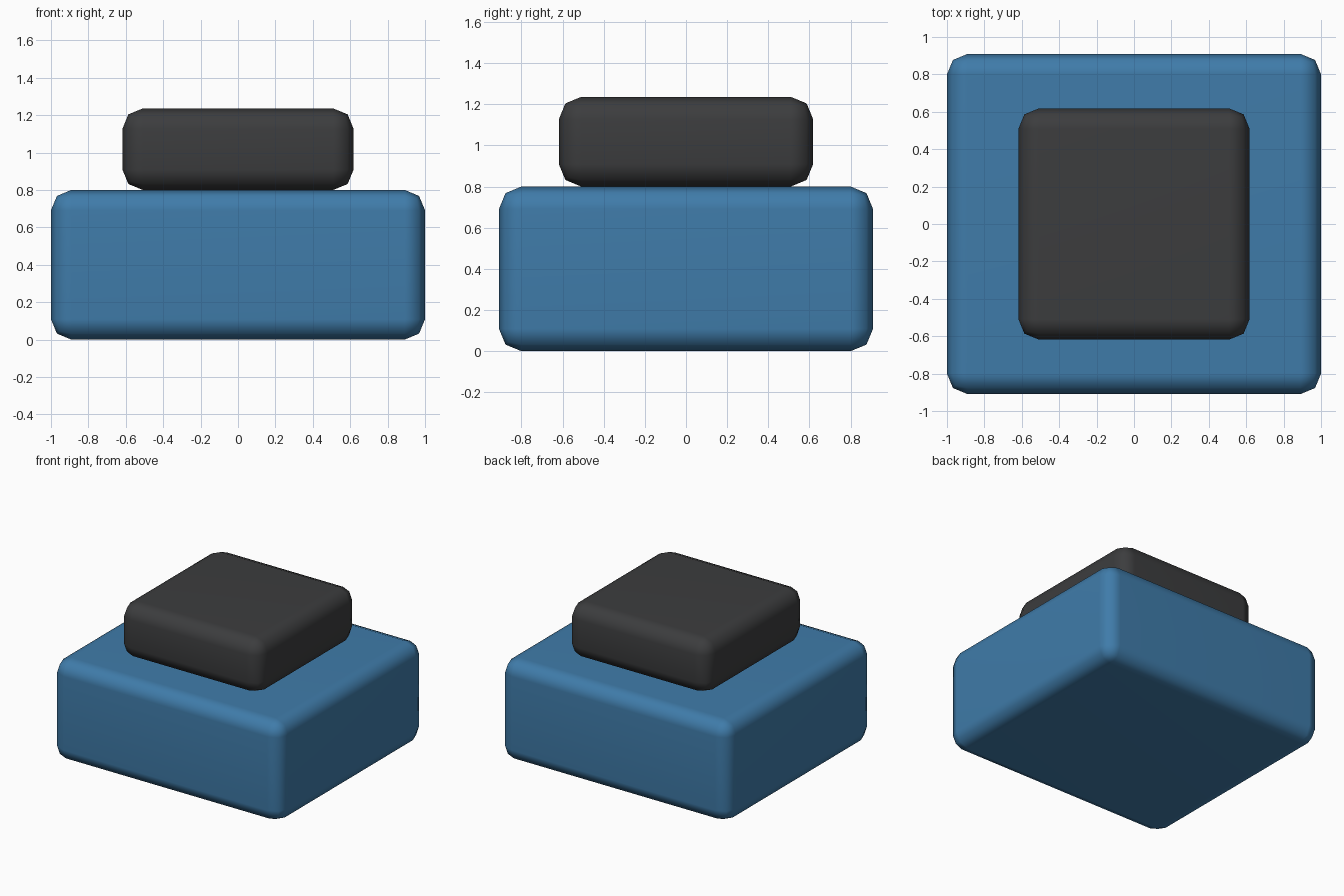
import bpy

if "Cube" in bpy.data.objects:
    bpy.data.objects.remove(bpy.data.objects["Cube"])


def paint(name, rgb):
    mat = bpy.data.materials.new(name)
    mat.diffuse_color = (*rgb, 1)
    mat.use_nodes = True
    mat.node_tree.nodes["Principled BSDF"].inputs["Base Color"].default_value = mat.diffuse_color
    return mat


def rounded_box(name, size, bottom, mat, radius=0.109):
    bpy.ops.mesh.primitive_cube_add(size=1, location=(0, 0, bottom + size[2] / 2))
    ob = bpy.context.object
    ob.name = name
    ob.scale = size
    bpy.ops.object.transform_apply(location=False, rotation=False, scale=True)
    bpy.ops.object.shade_smooth()
    bevel = ob.modifiers.new("Bevel", 'BEVEL')
    bevel.width = radius
    bevel.segments = 2
    ob.modifiers.new("Weighted normals", 'WEIGHTED_NORMAL')
    ob.data.materials.append(mat)
    return ob


# Wide blue base block
rounded_box("base_block", (2.0, 1.818, 0.8), 0.0, paint("blue", (0.05, 0.20, 0.40)))
# Smaller dark block resting on top
rounded_box("top_block", (1.236, 1.236, 0.436), 0.8, paint("charcoal", (0.045, 0.046, 0.048)))
